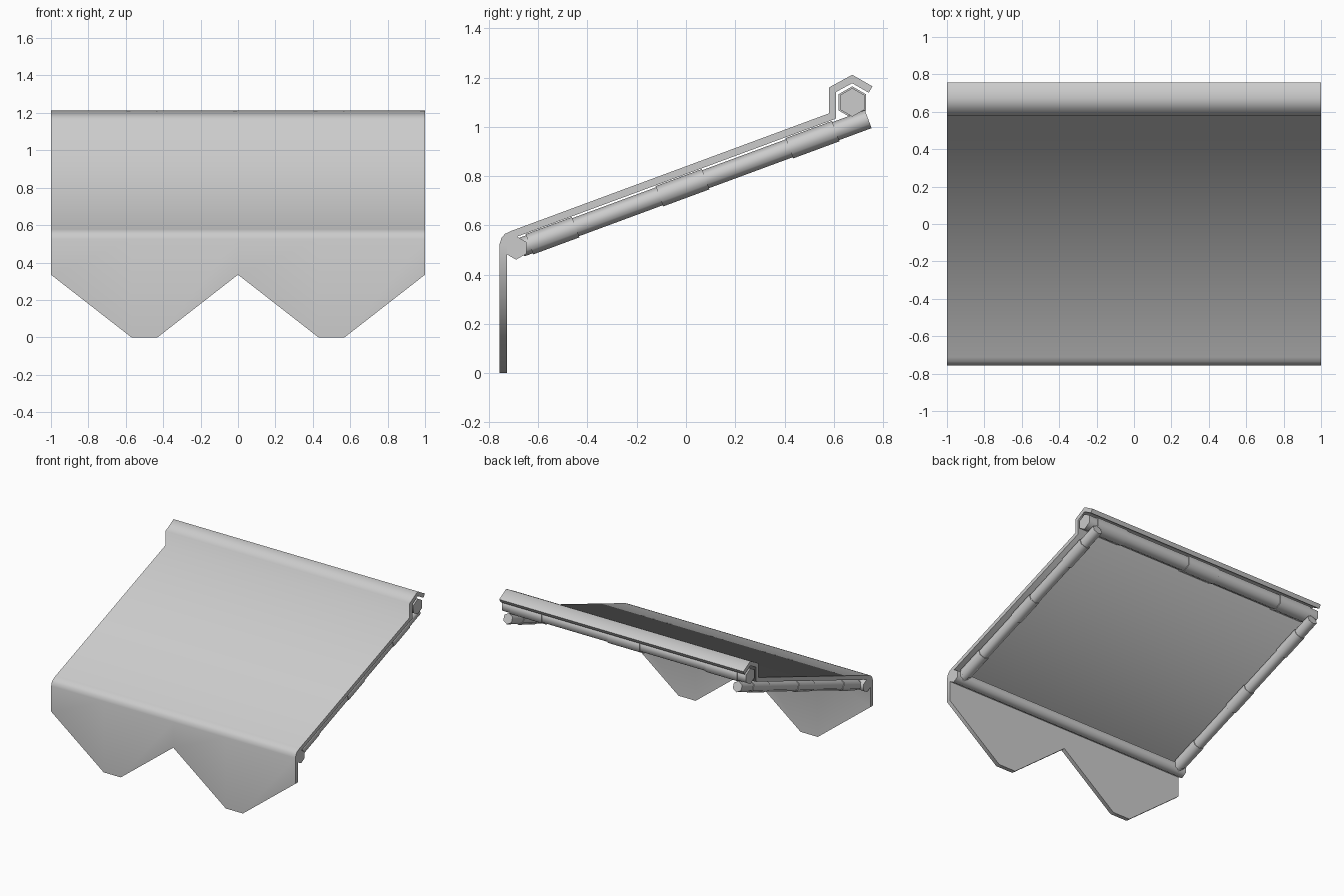
import bpy, bmesh, math
from mathutils import Vector

if "Cube" in bpy.data.objects:
    bpy.data.objects.remove(bpy.data.objects["Cube"])


def finish(name, bm, thickness=0):
    bmesh.ops.recalc_face_normals(bm, faces=bm.faces) if not thickness else None
    mesh = bpy.data.meshes.new(name)
    bm.to_mesh(mesh)
    bm.free()
    ob = bpy.data.objects.new(name, mesh)
    bpy.context.collection.objects.link(ob)
    bpy.ops.object.select_all(action='DESELECT')
    bpy.context.view_layer.objects.active = ob
    ob.select_set(True)
    if thickness:
        mod = ob.modifiers.new("thickness", 'SOLIDIFY')
        mod.thickness = thickness
        mod.offset = -1
        mod.use_even_offset = True
        bpy.ops.object.modifier_apply(modifier=mod.name)
    bpy.ops.object.shade_smooth_by_angle(angle=math.radians(75))
    return ob


def rod(name, a, b, r, sides=6):
    """Hexagonal rod from a to b with a corner pointing up."""
    a, b = Vector(a), Vector(b)
    d = (b - a).normalized()
    u = (Vector((0, 0, 1)) - d * d.z).normalized()
    v = d.cross(u)
    bm = bmesh.new()
    rings = []
    for p in (a, b):
        rings.append([bm.verts.new(p + r * (u * math.cos(t) + v * math.sin(t)))
                      for t in (2 * math.pi * k / sides for k in range(sides))])
    for k in range(sides):
        n = (k + 1) % sides
        bm.faces.new((rings[0][k], rings[0][n], rings[1][n], rings[1][k]))
    bm.faces.new(rings[0][::-1])
    bm.faces.new(rings[1])
    return finish(name, bm)


# Canopy sheet: pointed valance, rounded front bend, slope, wrap over the top rod
columns = [(-1, .335), (-.57, 0), (-.43, 0), (0, .335), (.43, 0), (.57, 0), (1, .335)]
profile = [(-.757, None), (-.757, .525), (-.749, .55), (-.735, .566), (-.712, .577),
           (.58, 1.055), (.58, 1.16), (.675, 1.212), (.757, 1.165)]
bm = bmesh.new()
rows = [[bm.verts.new((x, y, hem if z is None else z)) for x, hem in columns]
        for y, z in profile]
for low, high in zip(rows, rows[1:]):
    for j in range(len(columns) - 1):
        bm.faces.new((low[j], low[j + 1], high[j + 1], high[j]))
finish("canopy_sheet", bm, 0.03)

# Front and top cross rods
rod("front_rod", (-1, -.69, .509), (1, -.69, .509), .048)
rod("top_rod", (-1, .675, 1.1), (1, .675, 1.1), .058)
for i, x in enumerate((-.8, 0, .8)):
    rod(f"top_sleeve_{i}", (x - .13, .675, 1.1), (x + .13, .675, 1.1), .065)

# Sloping side rods with sleeves
slope = math.tan(math.radians(20.27))


def on_axis(x, y):
    return (x, y, .524 + (y + .635) * slope)


for side, x in (("left", -.94), ("right", .94)):
    rod(f"{side}_rod", on_axis(x, -.67), on_axis(x, .74), .039)
    for i, y in enumerate((-.542, -.014, .514)):
        rod(f"{side}_sleeve_{i}", on_axis(x, y - .094), on_axis(x, y + .094), .044)
